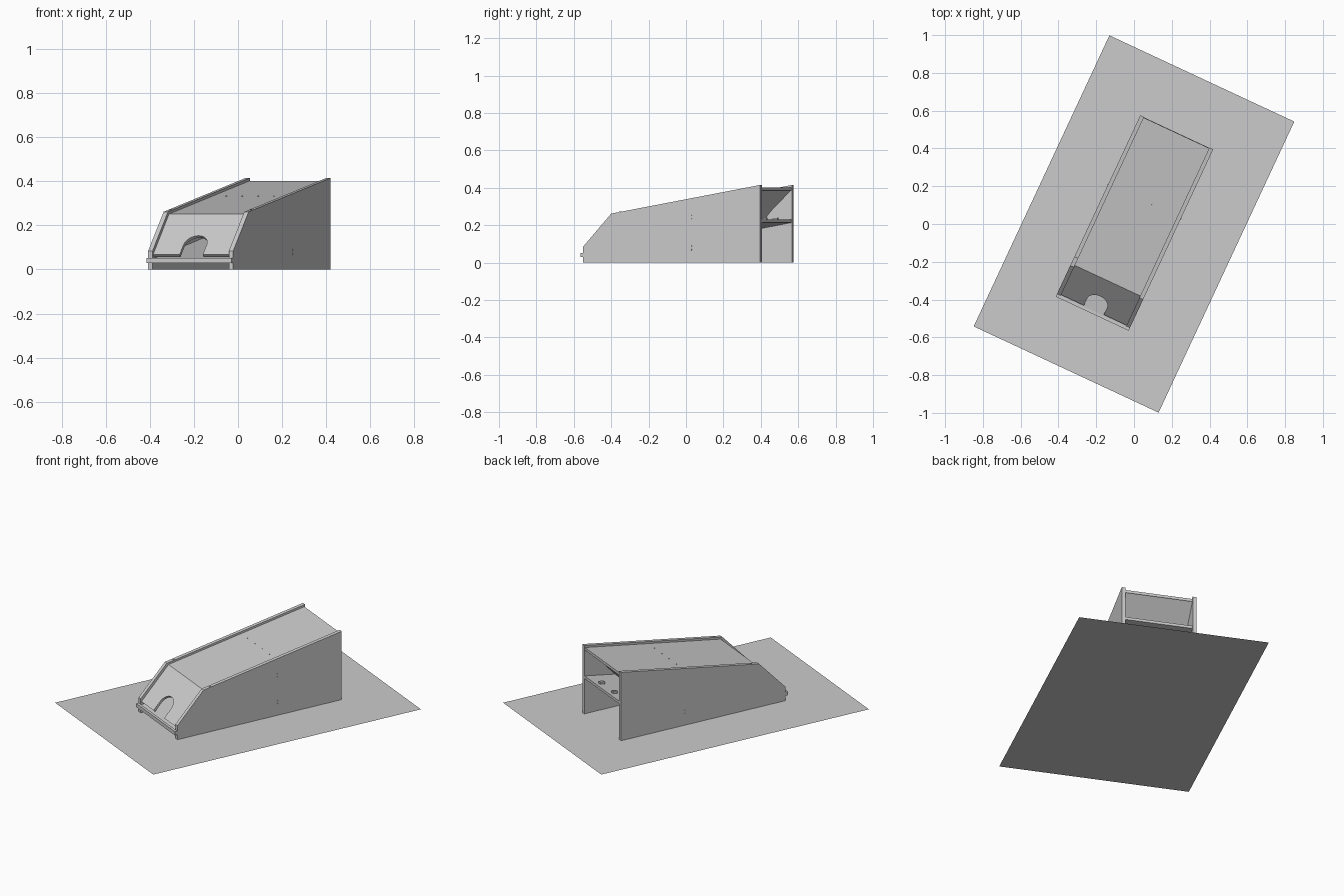
import bpy, bmesh
from math import radians, pi, sin, cos
from mathutils import Matrix, Vector

if "Cube" in bpy.data.objects:
    bpy.data.objects.remove(bpy.data.objects["Cube"])

TURN = Matrix.Rotation(radians(-25), 4, 'Z')   # whole model is turned on its base
HALF = 0.213                                   # half width of the bin
THICK = 0.022                                  # side panel thickness
INNER = HALF - THICK


def finish(name, bm):
    bmesh.ops.recalc_face_normals(bm, faces=bm.faces)
    bm.transform(TURN)
    mesh = bpy.data.meshes.new(name)
    bm.to_mesh(mesh)
    bm.free()
    obj = bpy.data.objects.new(name, mesh)
    bpy.context.collection.objects.link(obj)
    return obj


def solid(name, points, sweep):
    """Closed solid from a flat outline pushed along a vector."""
    bm = bmesh.new()
    face = bm.faces.new([bm.verts.new(p) for p in points])
    ext = bmesh.ops.extrude_face_region(bm, geom=[face], use_keep_orig=True)
    bmesh.ops.translate(bm, vec=sweep,
                        verts=[g for g in ext['geom'] if isinstance(g, bmesh.types.BMVert)])
    return finish(name, bm)


def across(name, profile, x0, x1):
    """Side profile (depth, height) swept across the width."""
    return solid(name, [(x0, y, z) for y, z in profile], Vector((x1 - x0, 0, 0)))


def screw(name, pos, axis, r=0.004):
    bm = bmesh.new()
    rot = Vector((0, 0, 1)).rotation_difference(Vector(axis)).to_matrix().to_4x4()
    bmesh.ops.create_cone(bm, cap_ends=True, segments=12, radius1=r, radius2=r, depth=0.004,
                          matrix=Matrix.Translation(pos) @ rot)
    return finish(name, bm)


# Base sheet
bm = bmesh.new()
bm.faces.new([bm.verts.new((x, y, 0)) for x, y in
              ((-0.54, -0.85), (0.54, -0.85), (0.54, 0.85), (-0.54, 0.85))])
finish("base_sheet", bm)

# Side panels
side = [(-0.508, 0), (0.536, 0), (0.536, 0.415), (-0.342, 0.262), (-0.508, 0.085)]
across("right_side", side, INNER, HALF)
across("left_side", side, -HALF, -INNER)

# Sloping top deck, inner shelf, rear baffle
across("top_deck", [(-0.331, 0.252), (0.532, 0.402), (0.532, 0.386), (-0.325, 0.237)], -INNER, INNER)
across("inner_shelf", [(-0.508, 0.047), (0.534, 0.230), (0.534, 0.214), (-0.508, 0.031)], -INNER, INNER)
across("rear_baffle", [(0.529, 0.386), (0.335, 0.203), (0.335, 0.190), (0.512, 0.386)], -INNER, INNER)

# Front lip bar
across("front_lip", [(-0.524, 0.030), (-0.508, 0.030), (-0.508, 0.052), (-0.524, 0.052)], -HALF, HALF)

# Front panel with arched hand notch
top, bottom = Vector((0, -0.331, 0.252)), Vector((0, -0.503, 0.067))
up = top - bottom
length = up.length
up.normalize()
normal = Vector((1, 0, 0)).cross(up)
r, straight = 0.058, 0.060
outline = [(-INNER, 0), (-INNER, length), (INNER, length), (INNER, 0), (r, 0)]
outline += [(r * cos(a), straight + r * sin(a)) for a in [pi * i / 20 for i in range(21)]]
outline += [(-r, 0)]
solid("front_panel", [bottom + Vector((x, 0, 0)) + up * s for x, s in outline], -0.014 * normal)

# Screw heads on sides, deck and panel edges
for s, label in ((1, "right"), (-1, "left")):
    for i, z in enumerate((0.07, 0.088, 0.235, 0.253)):
        screw(f"{label}_side_screw_{i}", (s * HALF, 0.13, z), (s, 0, 0))
    screw(f"{label}_edge_screw", (s * 0.202, -0.295, 0.271), (0, -0.172, 0.985), 0.006)
for i in range(4):
    screw(f"deck_screw_{i}", (-0.12 + 0.08 * i, 0.13, 0.333), (0, -0.172, 0.985), 0.003)

# Small stops on the rear of the shelf
for i, x in enumerate((-0.07, 0.07)):
    across(f"shelf_stop_{i}", [(0.48, 0.218), (0.51, 0.223), (0.51, 0.240), (0.48, 0.235)], x - 0.008, x + 0.008)
